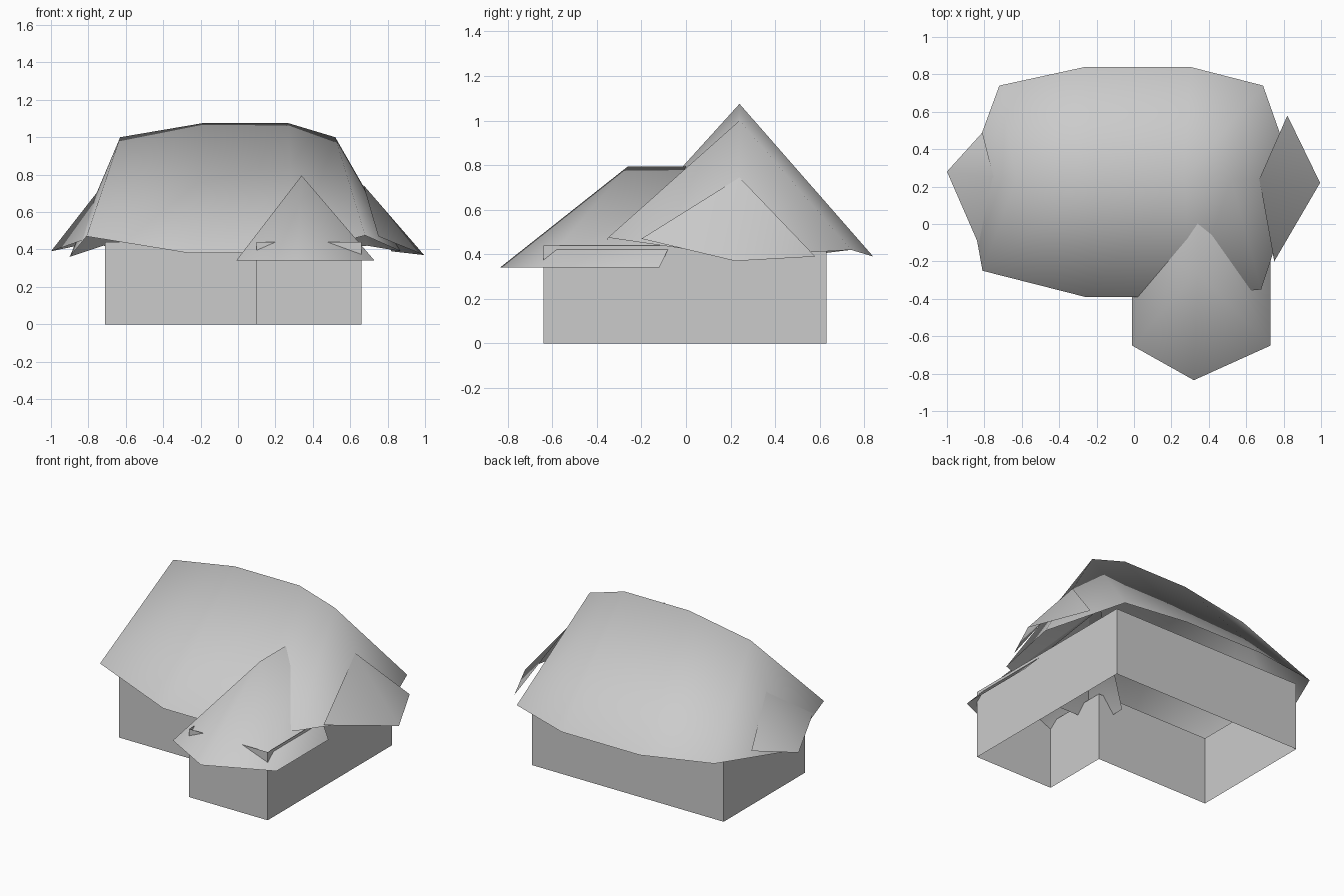
import bpy
import bmesh

cube = bpy.data.objects.get("Cube")
if cube:
    bpy.data.objects.remove(cube, do_unlink=True)

grey = bpy.data.materials.new("plain_grey")
grey.use_nodes = True
grey.diffuse_color = (0.6, 0.6, 0.6, 1)
grey.node_tree.nodes["Principled BSDF"].inputs["Base Color"].default_value = (0.6, 0.6, 0.6, 1)


def make_sheet(name, points, faces, smooth=True):
    """Open surface from a few corner points, normals up or out."""
    bm = bmesh.new()
    verts = [bm.verts.new(p) for p in points]
    for f in faces:
        face = bm.faces.new([verts[i] for i in f])
        face.smooth = smooth
    mesh = bpy.data.meshes.new(name)
    bm.to_mesh(mesh)
    bm.free()
    mesh.materials.append(grey)
    obj = bpy.data.objects.new(name, mesh)
    bpy.context.collection.objects.link(obj)
    return obj


# L-shaped walls, open above and below
plan = [(-0.71, -0.20), (0.10, -0.20), (0.10, -0.64),
        (0.66, -0.64), (0.66, 0.63), (-0.71, 0.63)]
n = len(plan)
make_sheet("walls",
           [(x, y, z) for z in (0, 0.44) for x, y in plan],
           [(i, (i + 1) % n, (i + 1) % n + n, i + n) for i in range(n)],
           smooth=False)

# Main roof: bowed front eave, ridge and back eave, with a hip at each end
front_eave = [(-0.81, -0.25, 0.47), (-0.26, -0.39, 0.38), (0.30, -0.39, 0.38), (0.68, -0.35, 0.475)]
ridge = [(-0.63, 0.24, 1.0), (-0.19, 0.24, 1.075), (0.27, 0.24, 1.075), (0.52, 0.24, 1.0)]
back_eave = [(-0.72, 0.74, 0.42), (-0.26, 0.84, 0.39), (0.30, 0.84, 0.39), (0.69, 0.74, 0.42)]
hip_tips = [(-0.90, 0.25, 0.36), (0.87, 0.23, 0.39)]
slopes = [(r + c, r + c + 1, r + c + 5, r + c + 4) for r in (0, 4) for c in range(3)]
hips = [(12, 0, 4), (8, 12, 4), (3, 13, 7), (13, 11, 7)]
make_sheet("main_roof", front_eave + ridge + back_eave + hip_tips, slopes + hips)

# Small overlapping end caps: apex, front corner, tip, back corner
make_sheet("left_end_cap",
           [(0.67, 0.24, 0.745), (0.75, -0.20, 0.47), (0.995, 0.22, 0.37), (0.82, 0.58, 0.39)],
           [(0, 1, 2), (0, 2, 3)])
make_sheet("right_end_cap",
           [(-0.75, 0.25, 0.71), (-0.83, -0.11, 0.45), (-1.0, 0.28, 0.39), (-0.81, 0.49, 0.43)],
           [(0, 2, 1), (0, 3, 2)])

# Wing roof: two slopes and a pointed front hip
make_sheet("wing_roof",
           [(-0.01, -0.12, 0.34), (-0.01, -0.65, 0.34), (0.32, -0.835, 0.34),
            (0.73, -0.65, 0.34), (0.73, -0.12, 0.34),
            (0.34, -0.26, 0.795), (0.34, 0.10, 0.795)],
           [(0, 1, 5, 6), (1, 2, 5), (2, 3, 5), (3, 4, 6, 5)])
